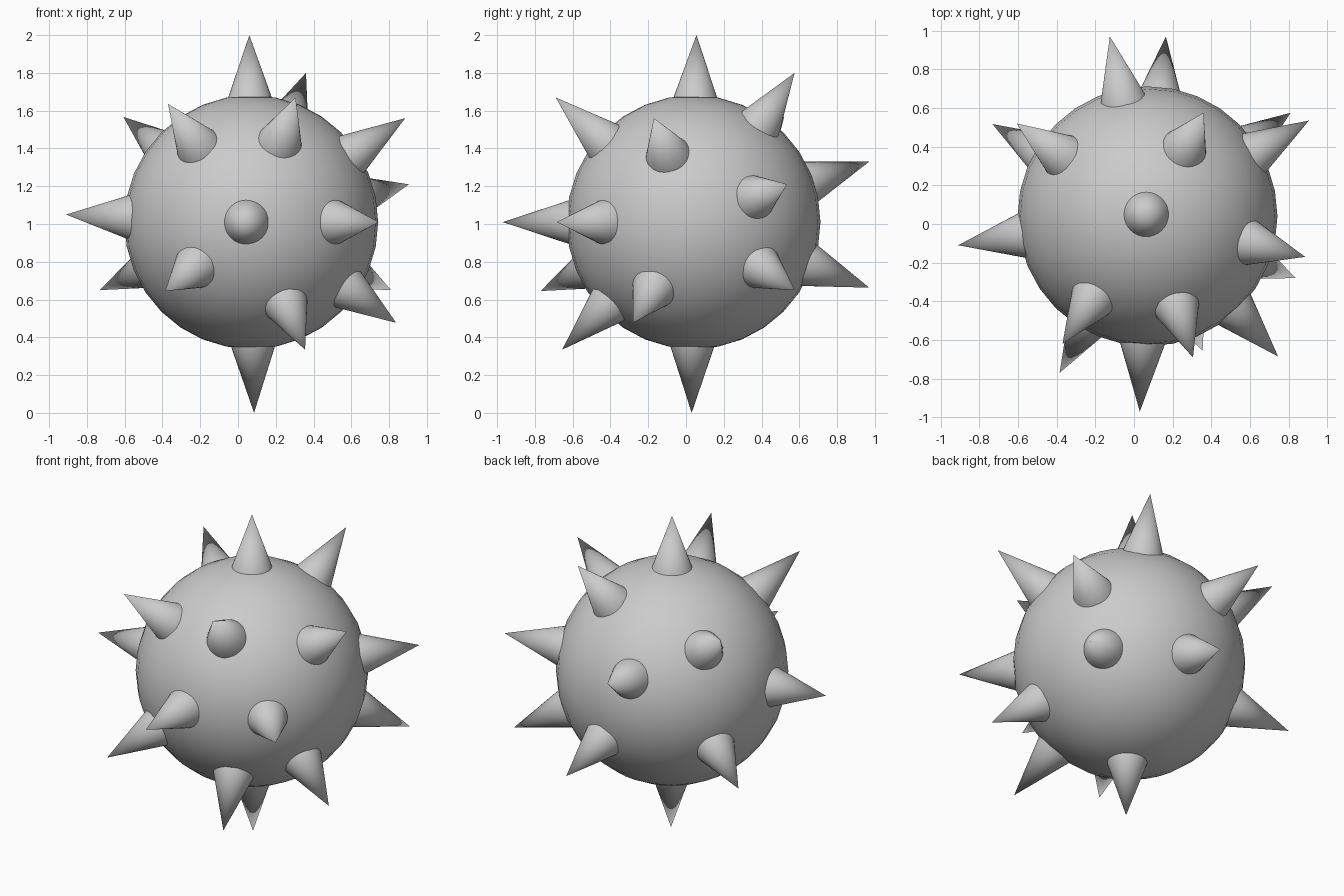
import bpy, math
from mathutils import Vector

if "Cube" in bpy.data.objects:
    bpy.data.objects.remove(bpy.data.objects["Cube"])

CENTER = Vector((0.07, 0.04, 1.01))
RADIUS = 0.672
BASE_R = 0.12

# spike tips
TIPS = [
    (0.06, 0.055, 2.0), (0.085, 0.03, 0.0),            # top, bottom
    (-0.91, -0.11, 1.05), (0.03, -0.97, 1.01),         # left, front
    (-0.37, -0.62, 1.635), (0.305, -0.69, 1.67),       # front upper
    (-0.385, -0.77, 0.645), (0.355, -0.655, 0.335),    # front lower
    (0.745, -0.685, 1.01), (0.885, -0.17, 1.56),       # right front
    (0.837, -0.28, 0.477), (0.905, 0.535, 1.21),       # right
    (0.81, 0.575, 0.65), (0.36, 0.575, 1.80),          # right back
    (-0.607, 0.52, 1.567), (-0.732, 0.517, 0.65),      # left back
    (-0.125, 0.97, 1.33), (0.165, 0.97, 0.663),        # back
]


def smooth(angle):
    bpy.ops.object.shade_smooth_by_angle(angle=math.radians(angle))


# ball body
bpy.ops.mesh.primitive_uv_sphere_add(segments=32, ring_count=16, radius=RADIUS, location=CENTER)
bpy.context.object.name = "ball"
smooth(40)

# cone spikes pointing away from the ball centre, bases sunk slightly into it
for i, tip in enumerate(TIPS):
    tip = Vector(tip)
    out = (tip - CENTER).normalized()
    base = CENTER + out * (RADIUS - 0.025)
    depth = (tip - base).length
    bpy.ops.mesh.primitive_cone_add(vertices=32, radius1=BASE_R, radius2=0, depth=depth,
                                    location=(tip + base) / 2,
                                    rotation=out.to_track_quat('Z', 'Y').to_euler())
    bpy.context.object.name = f"spike_{i + 1}"
    smooth(40)
